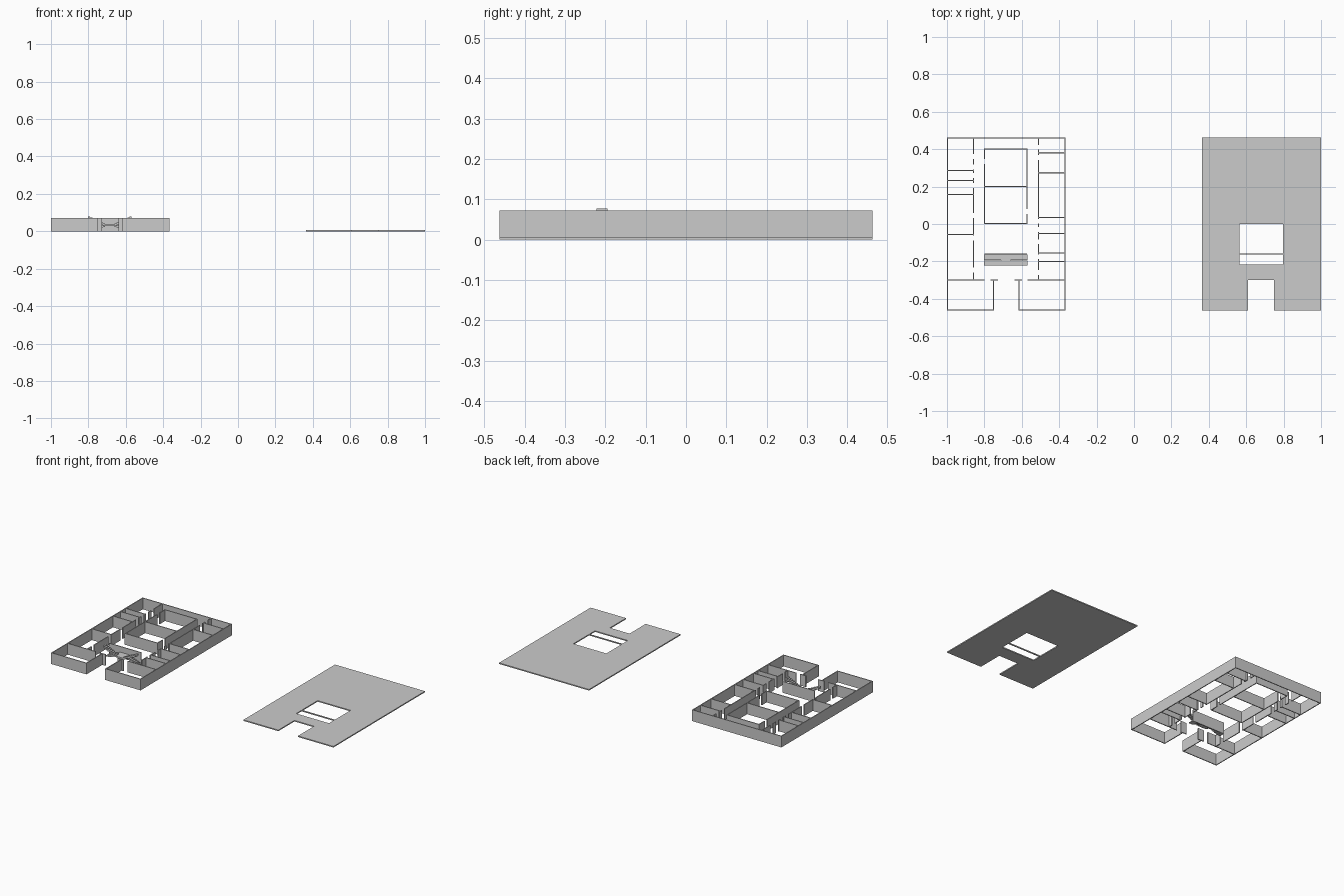
import bpy, bmesh
from mathutils import Matrix, Vector

if "Cube" in bpy.data.objects:
    bpy.data.objects.remove(bpy.data.objects["Cube"])

H = 0.072    # wall height
T = 0.0055   # wall thickness


def box(bm, x0, x1, y0, y1, z0, z1):
    m = Matrix.Translation(((x0 + x1) / 2, (y0 + y1) / 2, (z0 + z1) / 2))
    m = m @ Matrix.Diagonal((x1 - x0, y1 - y0, z1 - z0, 1))
    bmesh.ops.create_cube(bm, size=1, matrix=m)


def finish(bm, name):
    bmesh.ops.recalc_face_normals(bm, faces=bm.faces)
    me = bpy.data.meshes.new(name)
    bm.to_mesh(me)
    bm.free()
    ob = bpy.data.objects.new(name, me)
    bpy.context.collection.objects.link(ob)
    return ob


def spans(a, b, doors, w):
    """Solid stretches from a to b between door openings of width w."""
    start = a
    for d in sorted(doors):
        yield start, d - w / 2
        start = d + w / 2
    yield start, b


def wall_x(bm, y, x0, x1, doors=(), w=0.03):
    for a, b in spans(x0, x1, doors, w):
        box(bm, a, b, y - T / 2, y + T / 2, 0, H)


def wall_y(bm, x, y0, y1, doors=(), w=0.026):
    for a, b in spans(y0, y1, doors, w):
        box(bm, x - T / 2, x + T / 2, a, b, 0, H)


L, R, F, B = -0.997, -0.369, -0.46, 0.46   # outer wall centre lines
CL, CR = -0.858, -0.511                    # corridor walls
YL, YR = -0.799, -0.572                    # inner block walls
PORCH = -0.30

# Outer walls with the recessed entrance
bm = bmesh.new()
h = T / 2
wall_y(bm, L, F, B)
wall_y(bm, R, F, B)
wall_x(bm, B, L - h, R + h)
wall_x(bm, F, L - h, -0.752 + h)
wall_x(bm, F, -0.614 - h, R + h)
wall_y(bm, -0.752, F, PORCH)
wall_y(bm, -0.614, F, PORCH)
wall_x(bm, PORCH, L, -0.727, [-0.783])
wall_x(bm, PORCH, -0.64, R, [-0.585])
finish(bm, "outer_walls")

# Corridor walls with doorways
bm = bmesh.new()
wall_y(bm, CL, PORCH, B, [0.36, 0.305, 0.26, 0.205, 0.045, -0.075, -0.245])
wall_y(bm, CR, PORCH, B, [0.41, 0.355, 0.015, -0.03, -0.095, -0.175, -0.26])
finish(bm, "corridor_walls")

# Room dividers on both wings
bm = bmesh.new()
for y in (0.286, 0.233, 0.158, -0.056):
    wall_x(bm, y, L, CL)
for y in (0.381, 0.274, 0.035, -0.051, -0.155, -0.2):
    wall_x(bm, y, CR, R)
finish(bm, "room_dividers")

# Central block of two halls
bm = bmesh.new()
wall_y(bm, YL, 0, 0.404, [0.335])
wall_y(bm, YR, 0, 0.404, [0.066])
for y in (0.402, 0.2, 0.002):
    wall_x(bm, y, YL - h, YR + h)
finish(bm, "central_halls")

# Double staircase: back flights climb inward, front flights climb outward
bm = bmesh.new()
wall_x(bm, -0.16, YL, YR)
N, MID, TOP = 8, 0.036, 0.078
x_mid, half, landing = (YL + YR) / 2, (YR - YL) / 2 + h, 0.025
run = (half - landing) / N
for s in (-1, 1):
    for i in range(N):
        a, b = sorted((x_mid + s * (landing + i * run), x_mid + s * (landing + (i + 1) * run)))
        z = MID + (TOP - MID) * (i + 1) / N
        box(bm, a, b, -0.222, -0.195, z - 0.012, z)
        z = MID * (N - i) / N
        box(bm, a, b, -0.193, -0.163, max(0, z - 0.012), z)
box(bm, x_mid - landing, x_mid + landing, -0.222, -0.163, MID - 0.008, MID)
finish(bm, "double_staircase")

# Upper floor slab laid out beside the building, strips around its openings
bm = bmesh.new()
Z = 0.007
x0, x1, y0, y1 = 0.363, 1.0, -0.463, 0.463
box(bm, x0, x1, 0, y1, 0, Z)
box(bm, x0, 0.564, -0.217, 0, 0, Z)
box(bm, 0.797, x1, -0.217, 0, 0, Z)
box(bm, x0, x1, -0.30, -0.217, 0, Z)
box(bm, x0, 0.61, y0, -0.30, 0, Z)
box(bm, 0.749, x1, y0, -0.30, 0, Z)
box(bm, 0.564, 0.797, -0.163, -0.157, 0, Z)
finish(bm, "floor_slab")
